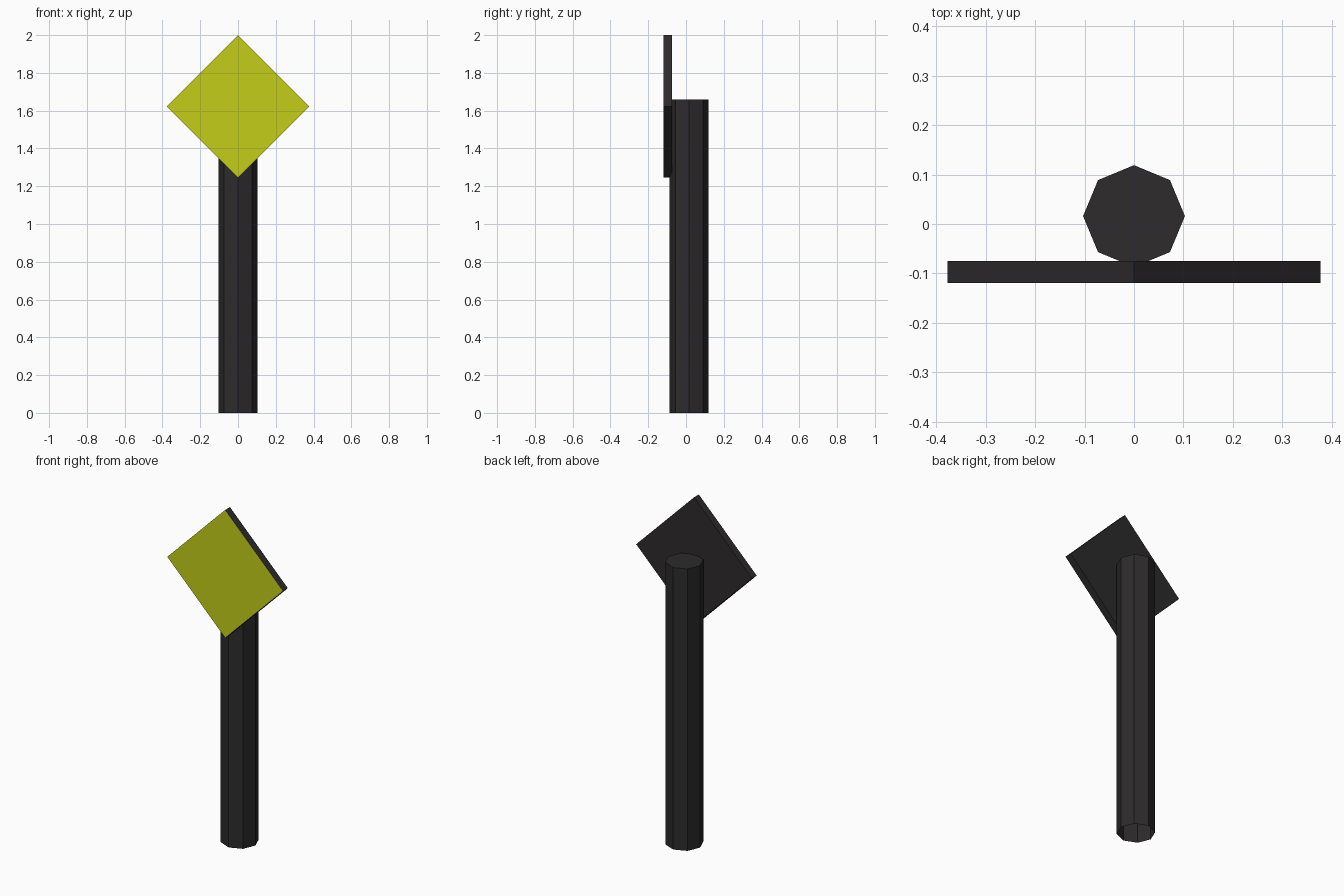
import bpy, bmesh
from math import pi, sqrt

if "Cube" in bpy.data.objects:
    bpy.data.objects.remove(bpy.data.objects["Cube"])


def material(name, rgb):
    m = bpy.data.materials.new(name)
    m.diffuse_color = (*rgb, 1)
    m.use_nodes = True
    m.node_tree.nodes["Principled BSDF"].inputs["Base Color"].default_value = m.diffuse_color
    return m


dark = material("dark_metal", (0.026, 0.024, 0.025))
yellow = material("sign_yellow", (0.55, 0.61, 0.01))

# Octagonal post, closed on top and open underneath
bpy.ops.mesh.primitive_cylinder_add(vertices=8, radius=0.103, depth=1.66,
                                    location=(0, 0.016, 0.83))
post = bpy.context.object
post.name = "post"
post.data.materials.append(dark)
bm = bmesh.new()
bm.from_mesh(post.data)
bm.normal_update()
bottom = [f for f in bm.faces if f.normal.z < -0.9]
bmesh.ops.delete(bm, geom=bottom, context='FACES_ONLY')
bm.to_mesh(post.data)
bm.free()

# Diamond panel: a thin square box turned 45 degrees, yellow on its front only
bpy.ops.mesh.primitive_cube_add(size=1, location=(0, -0.097, 1.623),
                                rotation=(0, pi / 4, 0))
panel = bpy.context.object
panel.name = "diamond_panel"
side = 0.377 * sqrt(2)
panel.scale = (side, 0.044, side)
panel.data.materials.append(dark)
panel.data.materials.append(yellow)
for face in panel.data.polygons:
    face.material_index = 1 if face.normal.y < -0.9 else 0
